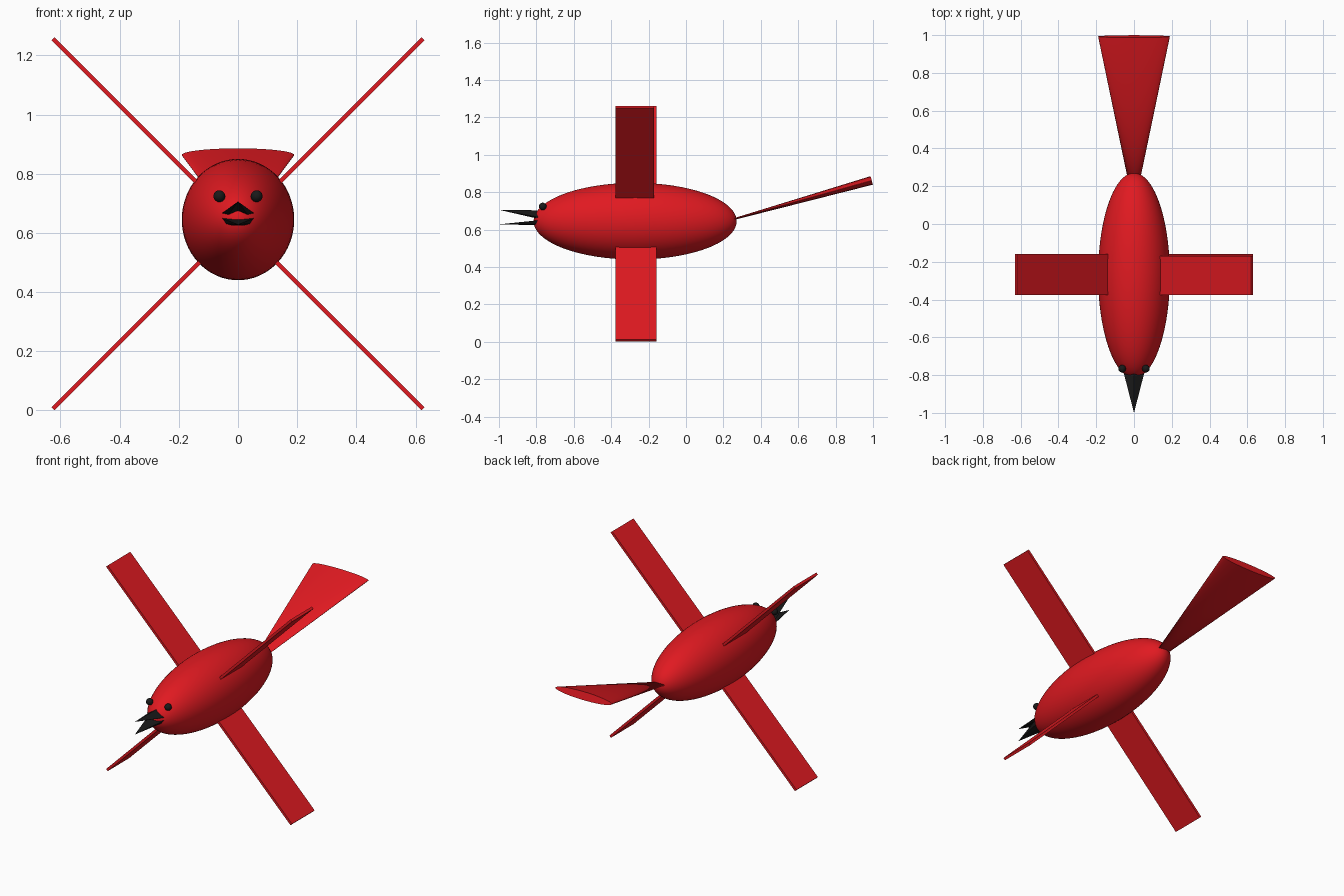
import bpy, bmesh
from math import radians
from mathutils import Vector

if "Cube" in bpy.data.objects:
    bpy.data.objects.remove(bpy.data.objects["Cube"])


def material(name, rgb):
    m = bpy.data.materials.new(name)
    m.diffuse_color = (*rgb, 1)
    m.use_nodes = True
    m.node_tree.nodes["Principled BSDF"].inputs["Base Color"].default_value = m.diffuse_color
    return m


RED = material("red", (0.75, 0.01, 0.015))
BLACK = material("black", (0.01, 0.01, 0.01))


def finish(name, mat, smooth=True):
    ob = bpy.context.object
    ob.name = name
    ob.data.materials.append(mat)
    if smooth:
        bpy.ops.object.shade_smooth_by_angle(angle=radians(35))
    return ob


def ellipsoid(name, loc, radii, mat, seg, rings):
    bpy.ops.mesh.primitive_uv_sphere_add(segments=seg, ring_count=rings, location=loc,
                                         rotation=(radians(90), 0, 0))
    ob = finish(name, mat)
    # poles lie along y, so local z is world y
    ob.scale = (radii[0], radii[2], radii[1])
    return ob


def spike(name, base, y, tip, mat):
    """Closed spike from an outline in the xz plane to a tip point."""
    bm = bmesh.new()
    ring = [bm.verts.new((x, y, z)) for x, z in base]
    apex = bm.verts.new(tip)
    bm.faces.new(ring)
    for i, v in enumerate(ring):
        bm.faces.new((v, apex, ring[i - 1]))
    bmesh.ops.recalc_face_normals(bm, faces=bm.faces)
    mesh = bpy.data.meshes.new(name)
    bm.to_mesh(mesh)
    bm.free()
    mesh.materials.append(mat)
    ob = bpy.data.objects.new(name, mesh)
    bpy.context.collection.objects.link(ob)
    return ob


# Body
ellipsoid("body", (0, -0.272, 0.645), (0.19, 0.543, 0.205), RED, 64, 40)

# Eyes
for side, name in ((-1, "eye_left"), (1, "eye_right")):
    ellipsoid(name, (side * 0.063, -0.766, 0.724), (0.02, 0.02, 0.02), BLACK, 24, 16)

# Crossed wing blades running right through the body
for name, angle, y0, y1 in (("wing_blade_a", -45, -0.377, -0.17),
                            ("wing_blade_b", 45, -0.377, -0.158)):
    bpy.ops.mesh.primitive_cube_add(size=1, location=(0, (y0 + y1) / 2, 0.631),
                                    rotation=(0, radians(angle), 0))
    ob = finish(name, RED, False)
    ob.scale = (1.768, y1 - y0, 0.015)

# Tail: flattened cone widening backwards and upwards
apex, end = Vector((0, 0.08, 0.607)), Vector((0, 0.993, 0.863))
axis = end - apex
bpy.ops.mesh.primitive_cone_add(vertices=64, radius1=0.19, radius2=0, depth=axis.length,
                                location=(apex + end) / 2)
tail = finish("tail", RED)
tail.rotation_euler = (-axis).to_track_quat('Z', 'Y').to_euler()
tail.scale = (1, 0.0235 / 0.19, 1)

# Open beak: peaked upper half and curved lower half
spike("beak_upper", [(-0.054, 0.667), (0, 0.703), (0.054, 0.667),
                     (0.035, 0.658), (0, 0.672), (-0.035, 0.658)],
      -0.79, (0, -1.0, 0.706), BLACK)
spike("beak_lower", [(-0.054, 0.65), (-0.042, 0.631), (-0.02, 0.624), (0.02, 0.624),
                     (0.042, 0.631), (0.054, 0.65), (0.02, 0.648), (-0.02, 0.648)],
      -0.79, (0, -1.0, 0.628), BLACK)
